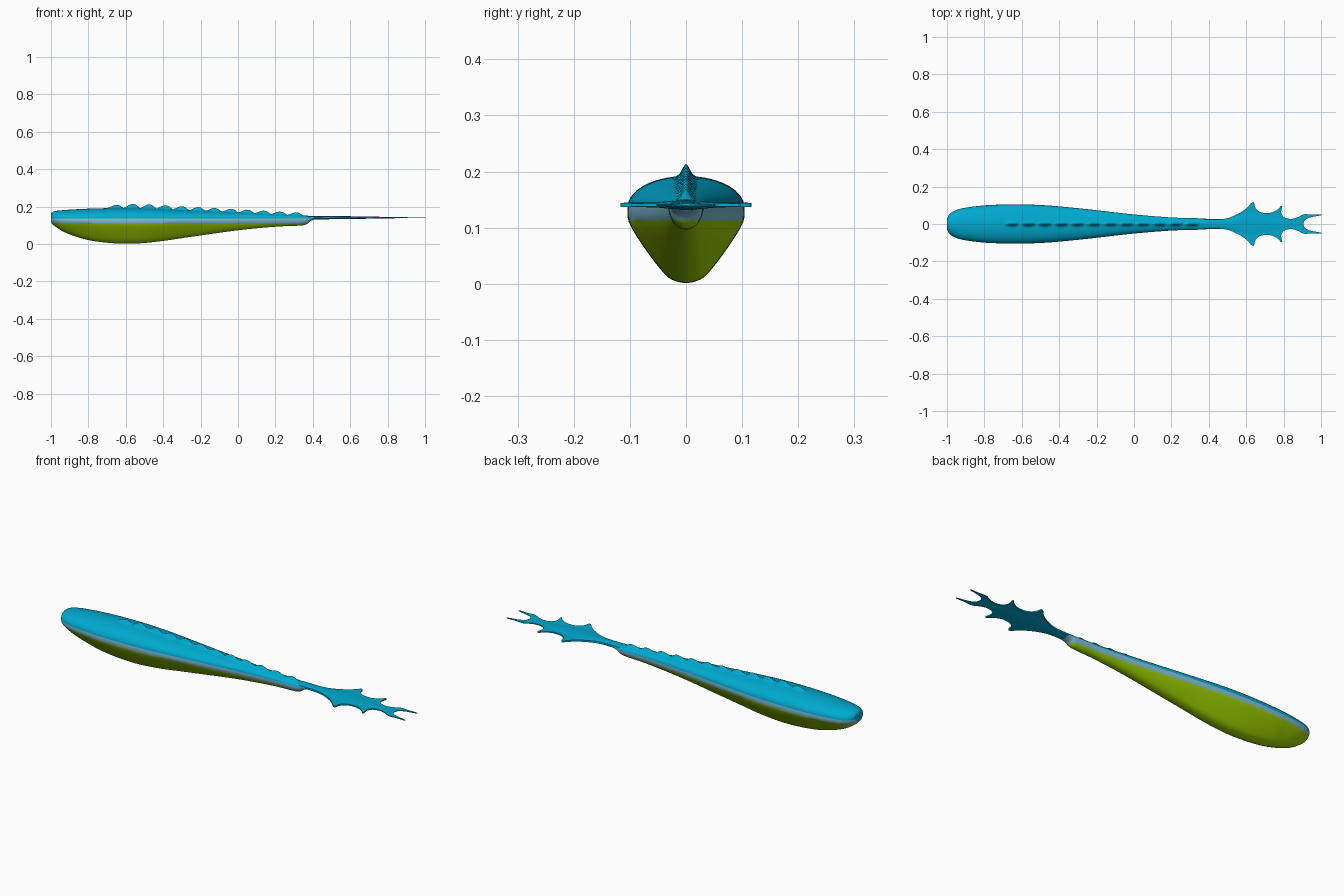
import bpy, bmesh, math
from mathutils import Vector

old = bpy.data.objects.get("Cube")
if old:
    bpy.data.objects.remove(old, do_unlink=True)


def material(name, rgb):
    m = bpy.data.materials.new(name)
    m.use_nodes = True
    m.diffuse_color = (*rgb, 1)
    bsdf = m.node_tree.nodes["Principled BSDF"]
    bsdf.inputs["Base Color"].default_value = (*rgb, 1)
    bsdf.inputs["Roughness"].default_value = 0.5
    return m


BLUE = material("back blue", (0.0, 0.4, 0.63))
STEEL = material("side steel blue", (0.22, 0.53, 0.68))
GREEN = material("belly green", (0.34, 0.65, 0.0))


def spline(points, steps):
    """Smooth curve through points of any dimension."""
    pts = [Vector(p) for p in points]
    out = []
    for i in range(len(pts) - 1):
        a, b, c, d = (pts[min(max(i + k, 0), len(pts) - 1)] for k in (-1, 0, 1, 2))
        for s in range(steps):
            t = s / steps
            out.append(b + (c - a) * (t / 2) + (a * 2 - b * 5 + c * 4 - d) * (t * t / 2)
                       + (b * 3 - a - c * 3 + d) * (t ** 3 / 2))
    return out + [pts[-1]]


def loft(rings):
    """Skin closed rings and cap both ends."""
    bm = bmesh.new()
    rows = [[bm.verts.new(p) for p in ring] for ring in rings]
    n = len(rows[0])
    for a, b in zip(rows, rows[1:]):
        for i in range(n):
            j = (i + 1) % n
            bm.faces.new((a[i], a[j], b[j], b[i]))
    bm.faces.new(rows[0])
    bm.faces.new(rows[-1])
    return bm


def finish(bm, name, mats, angle=50):
    bmesh.ops.recalc_face_normals(bm, faces=bm.faces[:])
    mesh = bpy.data.meshes.new(name)
    bm.to_mesh(mesh)
    bm.free()
    ob = bpy.data.objects.new(name, mesh)
    bpy.context.collection.objects.link(ob)
    for m in mats:
        mesh.materials.append(m)
    bpy.ops.object.select_all(action="DESELECT")
    ob.select_set(True)
    bpy.context.view_layer.objects.active = ob
    bpy.ops.object.shade_smooth_by_angle(angle=math.radians(angle))


# Body stations: x, half width, top, bottom
WIDEST, SEAM = 0.137, 0.113
stations = spline([
    (-1.0, 0.022, 0.16, 0.118), (-0.995, 0.04, 0.168, 0.108), (-0.975, 0.062, 0.176, 0.092),
    (-0.93, 0.081, 0.181, 0.064), (-0.85, 0.094, 0.186, 0.034), (-0.75, 0.102, 0.19, 0.012),
    (-0.6, 0.104, 0.192, 0.001), (-0.45, 0.098, 0.189, 0.01), (-0.25, 0.079, 0.179, 0.038),
    (0.0, 0.051, 0.168, 0.073), (0.2, 0.035, 0.158, 0.092), (0.33, 0.031, 0.152, 0.098),
    (0.365, 0.03, 0.151, 0.104), (0.385, 0.028, 0.15, 0.121), (0.41, 0.026, 0.149, 0.131)], 24)

# Belly section: share of half width, share of depth
keel = spline([(1, 0), (0.98, 0.2), (0.73, 0.52), (0.38, 0.87), (0.19, 0.97), (0, 1)], 3)
N = len(keel) - 1
TEETH, START, END = 12, -0.7, 0.35


def ridge_height(x):
    """Scallops running along the middle of the back."""
    t = (x - START) / (END - START)
    if not 0 < t < 1:
        return 0
    tooth = math.sin(math.pi * ((t * TEETH) % 1) ** 1.3)
    return (0.023 - 0.008 * t) * (0.75 if t < 1 / TEETH else 1) * tooth


def body_ring(x, w, top, bottom):
    deep = WIDEST - bottom
    vee = min(max((deep - 0.04) / 0.07, 0), 1)
    ridge = ridge_height(x)
    half = []
    for i in range(N + 1):
        a = math.pi / 2 * (1 - (i / N) ** 2)  # points crowd towards the ridge
        y = w * math.cos(a)
        half.append((y, WIDEST + (top - WIDEST) * math.sin(a)
                     + ridge * math.exp(-(y / 0.009) ** 2)))
    for i in range(1, N + 1):
        a = math.pi / 2 * i / N
        y = keel[i].x * vee + math.cos(a) * (1 - vee)
        z = keel[i].y * vee + math.sin(a) * (1 - vee)
        half.append((w * y, WIDEST - deep * z))
    full = half + [(-y, z) for y, z in half[-2:0:-1]]
    return [(x, y, z) for y, z in full]


body = loft([body_ring(*s) for s in stations])
bmesh.ops.bisect_plane(body, geom=body.verts[:] + body.edges[:] + body.faces[:],
                       dist=1e-5, plane_co=(0, 0, SEAM), plane_no=(0, 0, 1))
for f in body.faces:
    z = f.calc_center_median().z
    f.material_index = 0 if z > WIDEST else 1 if z > SEAM else 2
finish(body, "body", [BLUE, STEEL, GREEN], 80)

# Flat forked tail fin, outlined on one side and mirrored
edge = spline([
    (0.37, 0.024), (0.47, 0.026), (0.53, 0.042), (0.59, 0.075), (0.628, 0.112), (0.642, 0.113),
    (0.65, 0.085), (0.68, 0.062), (0.73, 0.06), (0.768, 0.078), (0.785, 0.096), (0.793, 0.092),
    (0.787, 0.062), (0.803, 0.036), (0.84, 0.027), (0.875, 0.036), (0.91, 0.052), (0.95, 0.05),
    (0.997, 0.051), (0.998, 0.046), (0.945, 0.036), (0.915, 0.022), (0.905, 0)], 4)
outline = [(p.x, p.y) for p in edge] + [(p.x, -p.y) for p in edge[-2::-1]]
TAIL_Z = 0.1405
fin = bmesh.new()
face = fin.faces.new([fin.verts.new((x, y, -1)) for x, y in outline])
bmesh.ops.triangulate(fin, faces=[face])
lifted = bmesh.ops.extrude_face_region(fin, geom=fin.faces[:])["geom"]
for v in lifted:
    if isinstance(v, bmesh.types.BMVert):
        v.co.z = 1
for v in fin.verts:
    v.co.z = TAIL_Z + v.co.z * (0.0055 - 0.004 * (v.co.x - 0.37) / 0.63)
finish(fin, "tail_fin", [BLUE], 40)

# Lens-shaped stalk thickening the middle of the tail
stalk = spline([(0.36, 0.026, 0.009), (0.42, 0.026, 0.009), (0.5, 0.03, 0.0085),
                (0.6, 0.065, 0.0075), (0.68, 0.055, 0.006), (0.8, 0.028, 0.004),
                (0.89, 0.015, 0.002)], 4)
finish(loft([[(x, w * math.cos(a), TAIL_Z + h * math.sin(a))
              for a in (math.tau * k / 24 for k in range(24))] for x, w, h in stalk]),
       "tail_stalk", [BLUE])
